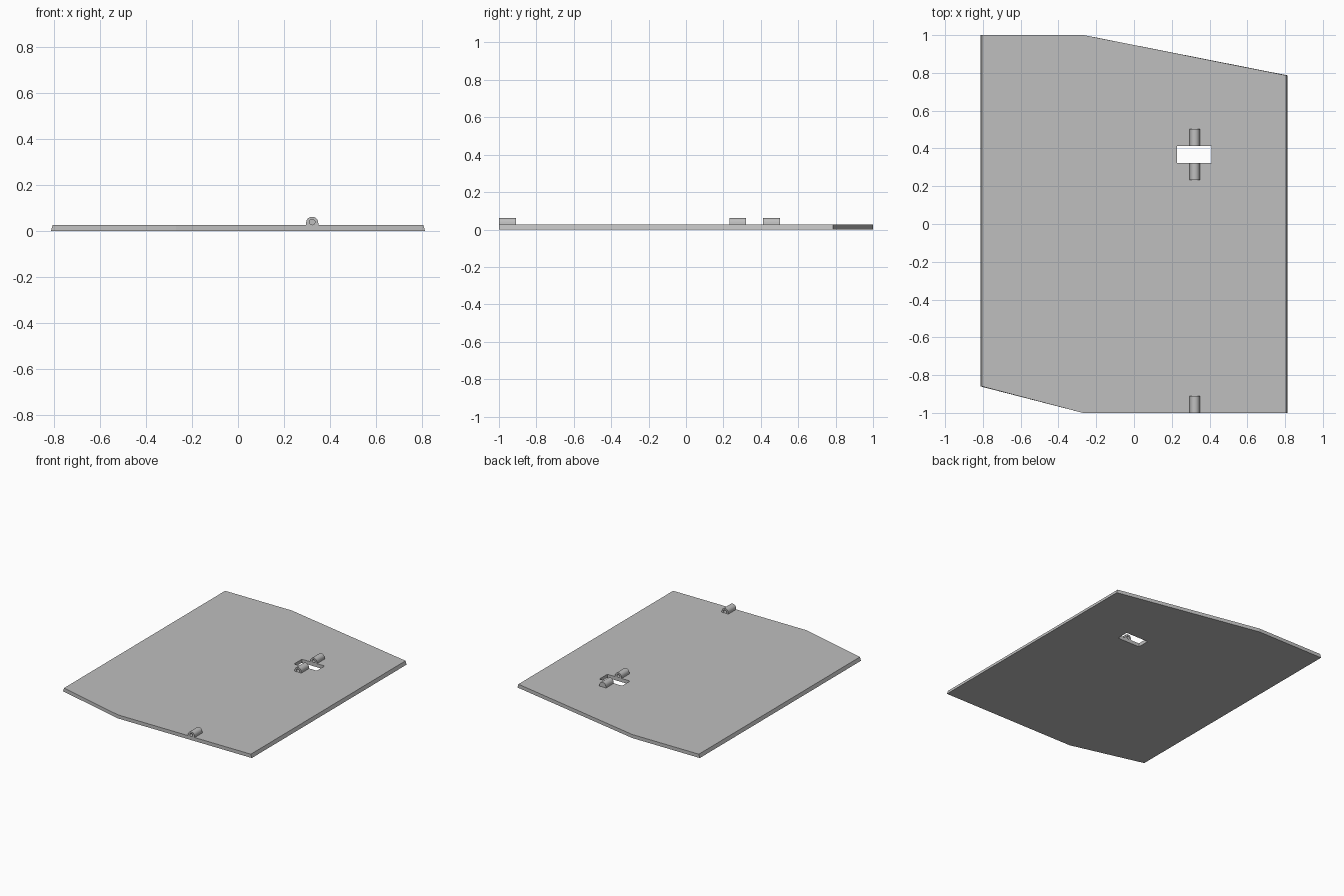
import bpy, bmesh, math
from mathutils import Vector

if "Cube" in bpy.data.objects:
    bpy.data.objects.remove(bpy.data.objects["Cube"], do_unlink=True)

grey = bpy.data.materials.new("plain grey")
grey.use_nodes = True
colour = (0.52, 0.52, 0.52, 1)
grey.diffuse_color = colour
grey.node_tree.nodes["Principled BSDF"].inputs["Base Color"].default_value = colour

THICK = 0.026


def prism(name, loops, place, depth):
    """Fill nested outlines (holes stay open) and extrude them by depth."""
    bm = bmesh.new()
    for loop in loops:
        verts = [bm.verts.new(place(a, b)) for a, b in loop]
        for i, v in enumerate(verts):
            bm.edges.new((verts[i - 1], v))
    bmesh.ops.triangle_fill(bm, edges=bm.edges[:], use_beauty=True)
    result = bmesh.ops.extrude_face_region(bm, geom=bm.faces[:], use_keep_orig=True)
    moved = [g for g in result["geom"] if isinstance(g, bmesh.types.BMVert)]
    bmesh.ops.translate(bm, verts=moved, vec=Vector(depth))
    bmesh.ops.recalc_face_normals(bm, faces=bm.faces[:])
    mesh = bpy.data.meshes.new(name)
    bm.to_mesh(mesh)
    bm.free()
    mesh.materials.append(grey)
    obj = bpy.data.objects.new(name, mesh)
    bpy.context.collection.objects.link(obj)
    return obj


def arc(cx, cz, r, start, end, n):
    step = (end - start) / n
    return [(cx + r * math.cos(start + i * step), cz + r * math.sin(start + i * step))
            for i in range(n + 1)]


# Flat panel with two clipped corners and a rectangular slot
outline = [(-0.812, -0.86), (-0.27, -1), (0.812, -1),
           (0.812, 0.787), (-0.265, 1), (-0.812, 1)]
slot = [(0.227, 0.322), (0.411, 0.322), (0.411, 0.413), (0.227, 0.413)]
panel = prism("panel", [outline, slot], lambda x, y: (x, y, 0), (0, 0, THICK))

# The long sides lean in slightly toward the top
for v in panel.data.vertices:
    if v.co.z > 0.01 and abs(v.co.x) > 0.8:
        v.co.x -= math.copysign(0.008, v.co.x)

# Hinge knuckles: round-topped blocks with a pin bore
PIN_X, PIN_Z, RADIUS, BORE = 0.322, 0.035, 0.026, 0.012
arch = arc(PIN_X, PIN_Z, RADIUS, 0, math.pi, 16)
arch += [(PIN_X - 0.028, THICK - 0.002), (PIN_X + 0.028, THICK - 0.002)]
bore = arc(PIN_X, PIN_Z + 0.003, BORE, 0, math.tau, 20)[:-1]


def upright(y):
    return lambda x, z: (x, y, z)


knuckles = [("front_knuckle", -1, -0.91), ("slot_front_knuckle", 0.232, 0.322),
            ("slot_rear_knuckle", 0.413, 0.503)]
for name, near, far in knuckles:
    obj = prism(name, [arch, bore], upright(near), (0, far - near, 0))
    bpy.ops.object.select_all(action="DESELECT")
    obj.select_set(True)
    bpy.context.view_layer.objects.active = obj
    bpy.ops.object.shade_smooth_by_angle(angle=math.radians(35))

# The rear knuckle's bore is closed at its far end
prism("bore_end", [bore], upright(0.495), (0, 0.008, 0))
